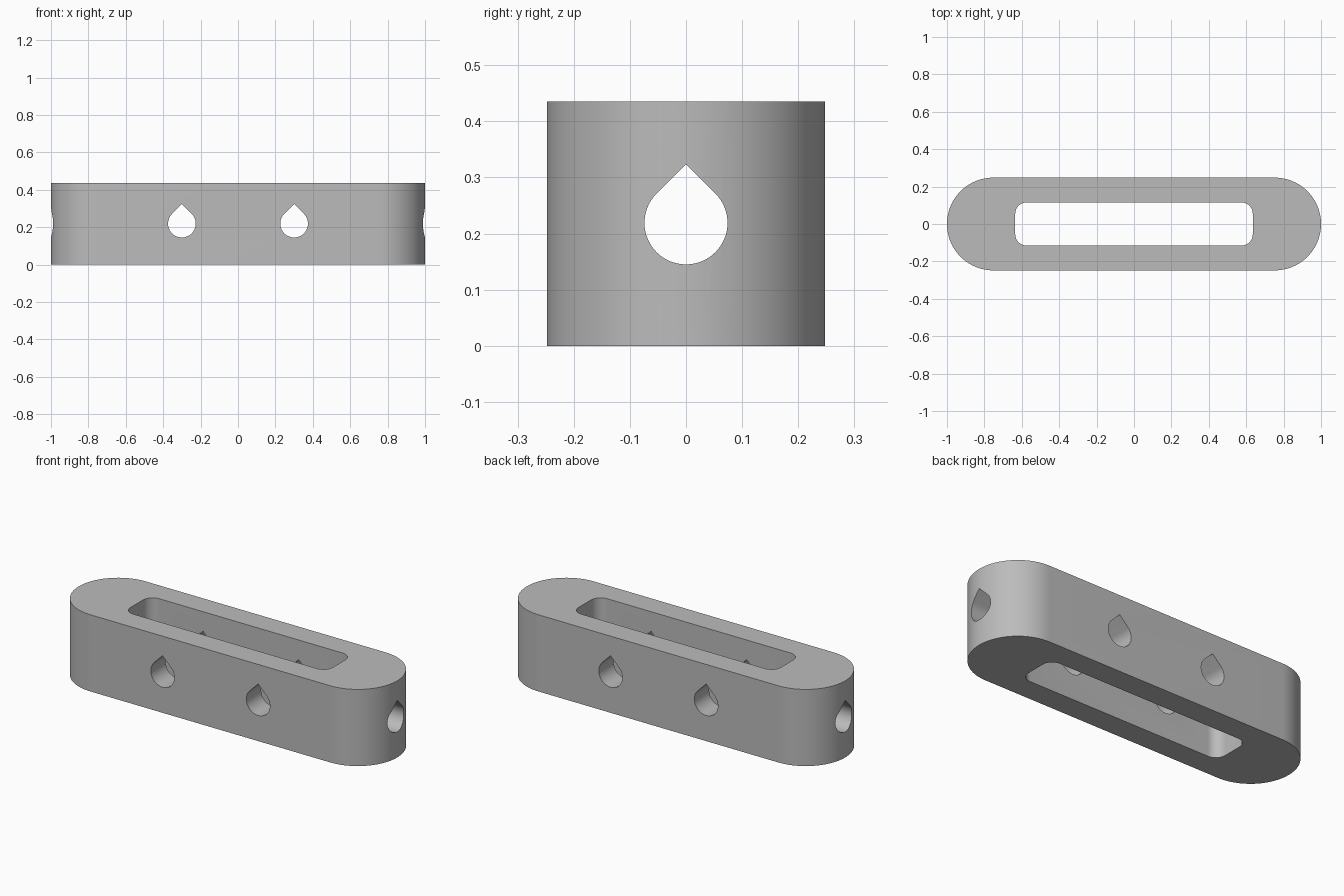
import bpy
import math
from mathutils import Matrix

HEIGHT = 0.435
HOLE_Z, HOLE_R = 0.219, 0.074

default = bpy.data.objects.get("Cube")
if default:
    bpy.data.objects.remove(default, do_unlink=True)

grey = bpy.data.materials.new("plain grey")
grey.use_nodes = True
colour = (0.5, 0.5, 0.5, 1)
grey.diffuse_color = colour
grey.node_tree.nodes["Principled BSDF"].inputs["Base Color"].default_value = colour


def arc(cx, cy, r, start, end, steps):
    """Points along an arc, angles in degrees."""
    angles = [math.radians(start + (end - start) * i / steps) for i in range(steps + 1)]
    return [(cx + r * math.cos(a), cy + r * math.sin(a)) for a in angles]


def rounded_rect(hx, hy, r, steps):
    pts = []
    for i, (sx, sy) in enumerate([(1, 1), (-1, 1), (-1, -1), (1, -1)]):
        pts += arc(sx * (hx - r), sy * (hy - r), r, i * 90, i * 90 + 90, steps)
    return pts


def prism(name, pts, low, high, matrix=Matrix()):
    """Extrude a closed profile along its local z."""
    n = len(pts)
    verts = [(x, y, z) for z in (low, high) for x, y in pts]
    faces = [tuple(reversed(range(n))), tuple(range(n, 2 * n))]
    faces += [(i, (i + 1) % n, n + (i + 1) % n, n + i) for i in range(n)]
    mesh = bpy.data.meshes.new(name)
    mesh.from_pydata(verts, [], faces)
    mesh.transform(matrix)
    mesh.materials.append(grey)
    obj = bpy.data.objects.new(name, mesh)
    bpy.context.collection.objects.link(obj)
    return obj


# Body: long block with semicircular ends
end_x, end_r = 0.752, 0.248
outline = arc(end_x, 0, end_r, -90, 90, 48) + arc(-end_x, 0, end_r, 90, 270, 48)
body = prism("body", outline, 0, HEIGHT)

# Central slot, open at top and bottom
cutters = [prism("slot_cutter", rounded_rect(0.635, 0.115, 0.06, 12), -0.1, HEIGHT + 0.1)]

# Teardrop holes: round below, right-angled point on top
teardrop = arc(0, 0, HOLE_R, 135, 405, 48) + [(0, HOLE_R * math.sqrt(2))]
upright = Matrix.Rotation(math.radians(90), 4, "X")
for side, x in (("left", 0.3), ("right", -0.3)):
    place = Matrix.Translation((x, 0, HOLE_Z)) @ upright
    cutters.append(prism(side + "_cross_hole_cutter", teardrop, -0.5, 0.5, place))
lengthwise = Matrix.Translation((0, 0, HOLE_Z)) @ Matrix.Rotation(math.radians(90), 4, "Z") @ upright
cutters.append(prism("end_hole_cutter", teardrop, -1.2, 1.2, lengthwise))

# Cut each opening, then discard its cutter
bpy.context.view_layer.objects.active = body
body.select_set(True)
for cutter in cutters:
    cutter.hide_render = True
    mod = body.modifiers.new(cutter.name, "BOOLEAN")
    mod.operation = "DIFFERENCE"
    mod.solver = "EXACT"
    mod.object = cutter
    bpy.ops.object.modifier_apply(modifier=mod.name)
    bpy.data.objects.remove(cutter, do_unlink=True)

bpy.ops.object.shade_smooth_by_angle(angle=math.radians(30))
